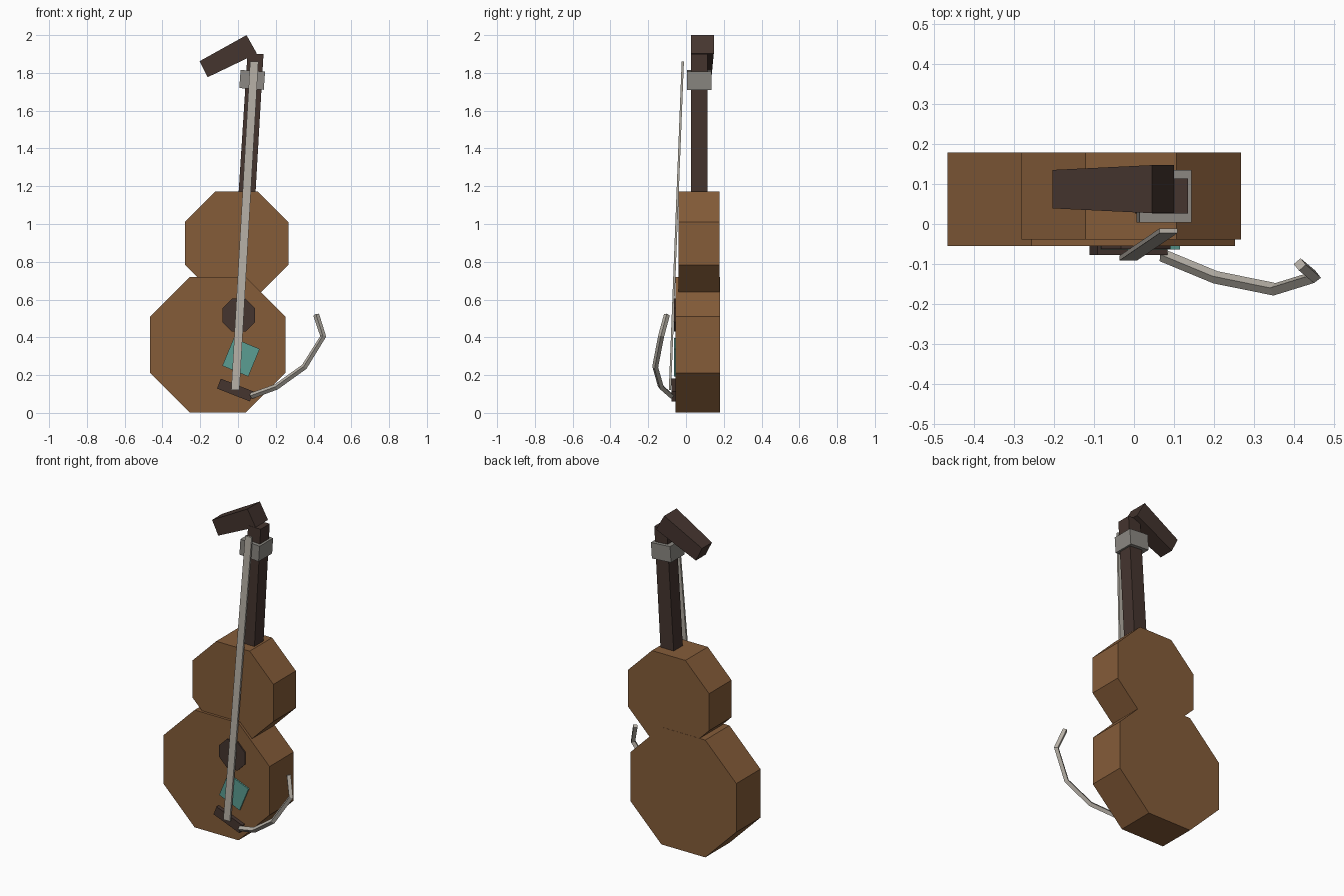
import bpy, bmesh, math
from mathutils import Vector

if "Cube" in bpy.data.objects:
    bpy.data.objects.remove(bpy.data.objects["Cube"])


def material(name, hex_code):
    m = bpy.data.materials.new(name)
    rgb = [int(hex_code[i:i + 2], 16) / 255 for i in (0, 2, 4)]
    m.diffuse_color = [((c + 0.055) / 1.055) ** 2.4 for c in rgb] + [1]
    m.use_nodes = True
    m.node_tree.nodes["Principled BSDF"].inputs["Base Color"].default_value = m.diffuse_color
    return m


wood = material("warm wood", "855c39")
dark = material("dark wood", "45352f")
steel = material("pale metal", "b5afa5")
grey = material("grey metal", "8c8983")
teal = material("teal", "5b9d92")


def loft(name, a, b, mat):
    """Closed solid between two matching loops of points."""
    bm = bmesh.new()
    va = [bm.verts.new(p) for p in a]
    vb = [bm.verts.new(p) for p in b]
    n = len(va)
    bm.faces.new(va)
    bm.faces.new(vb[::-1])
    for i in range(n):
        j = (i + 1) % n
        bm.faces.new((va[j], va[i], vb[i], vb[j]))
    bmesh.ops.recalc_face_normals(bm, faces=bm.faces)
    me = bpy.data.meshes.new(name)
    bm.to_mesh(me)
    bm.free()
    me.materials.append(mat)
    ob = bpy.data.objects.new(name, me)
    bpy.context.collection.objects.link(ob)
    return ob


def prism(name, outline, y0, y1, mat):
    """Extrude an x-z outline from y0 to y1."""
    return loft(name, [(x, y0, z) for x, z in outline],
                [(x, y1, z) for x, z in outline], mat)


def octagon(cx, cz, half):
    r = half / math.cos(math.pi / 8)
    return [(cx + r * math.cos(math.pi / 8 + i * math.pi / 4),
             cz + r * math.sin(math.pi / 8 + i * math.pi / 4)) for i in range(8)]


def tilted_rect(cx, cz, w, h, degrees):
    c, s = math.cos(math.radians(degrees)), math.sin(math.radians(degrees))
    return [(cx + x * c - z * s, cz + x * s + z * c)
            for x, z in ((-w/2, -h/2), (w/2, -h/2), (w/2, h/2), (-w/2, h/2))]


# Body
prism("lower_body", octagon(-0.107, 0.361, 0.359), -0.055, 0.179, wood)
prism("upper_body", octagon(-0.007, 0.897, 0.274), -0.039, 0.178, wood)

# Front fittings
prism("sound_hole", octagon(0.004, 0.518, 0.087), -0.063, -0.05, dark)
prism("teal_patch", tilted_rect(0.016, 0.294, 0.149, 0.158, -22.5), -0.064, -0.05, teal)
prism("bridge", tilted_rect(-0.014, 0.121, 0.187, 0.056, -21.5), -0.078, -0.05, dark)

# Neck and nut
prism("neck", [(-0.001, 1.1), (0.089, 1.1), (0.135, 1.9), (0.05, 1.9)], 0.026, 0.114, dark)
prism("nut_block", tilted_rect(0.075, 1.763, 0.13, 0.096, -4), 0.004, 0.135, grey)

# Headstock, bent sideways and narrowing to its tip
def head_end(top, bottom, y0, y1):
    return [(top[0], y0, top[1]), (bottom[0], y0, bottom[1]),
            (bottom[0], y1, bottom[1]), (top[0], y1, top[1])]

loft("headstock", head_end((0.045, 2.0), (0.1, 1.902), 0.027, 0.147),
     head_end((-0.203, 1.862), (-0.161, 1.777), 0.039, 0.135), dark)

# String band
def band_end(x, y, z):
    return [(x + dx, y + dy, z) for dx, dy in
            ((-0.022, -0.006), (0.022, -0.006), (0.022, 0.006), (-0.022, 0.006))]

loft("strings", band_end(-0.014, -0.085, 0.122), band_end(0.086, -0.017, 1.86), steel)

# Loose curling string: four-sided tube
path = [Vector(p) for p in ((0.07, -0.078, 0.09), (0.203, -0.133, 0.138), (0.351, -0.163, 0.244),
                            (0.451, -0.132, 0.405), (0.414, -0.101, 0.52))]
curve = bpy.data.curves.new("loose_string", 'CURVE')
curve.dimensions = '3D'
curve.bevel_depth = 0.016
curve.bevel_resolution = 0
curve.use_fill_caps = True
spline = curve.splines.new('POLY')
spline.points.add(len(path) - 1)
for pt, p in zip(spline.points, path):
    pt.co = (*p, 1)
spline.use_smooth = False
curve.materials.append(steel)
loose = bpy.data.objects.new("loose_string", curve)
bpy.context.collection.objects.link(loose)
bpy.context.view_layer.objects.active = loose
loose.select_set(True)
bpy.ops.object.convert(target='MESH')
